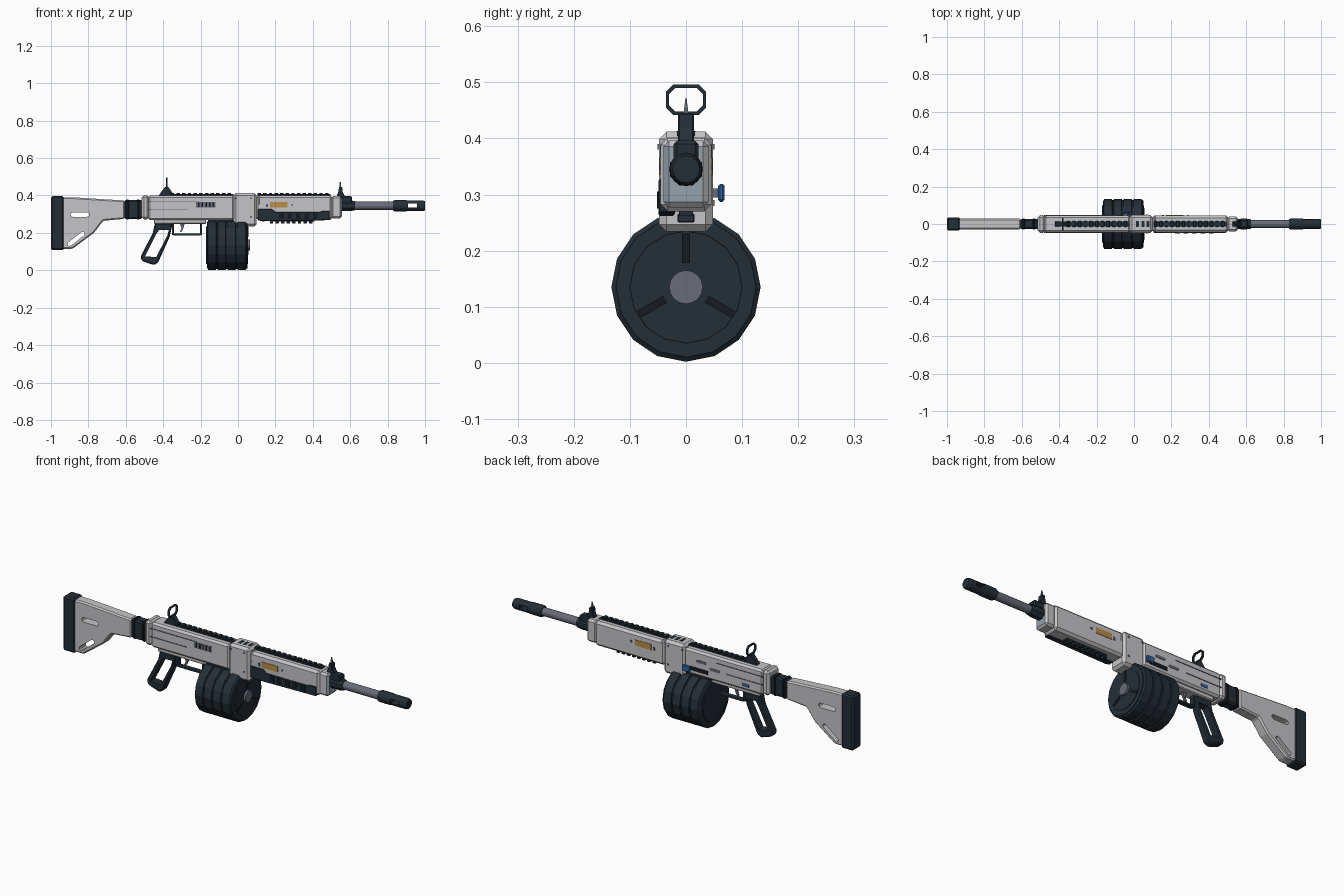
import bpy, bmesh, math
from mathutils import Vector

cube = bpy.data.objects.get("Cube")
if cube:
    bpy.data.objects.remove(cube, do_unlink=True)


def material(name, r, g, b):
    m = bpy.data.materials.new(name)
    m.use_nodes = True
    m.diffuse_color = (r, g, b, 1)
    node = next(n for n in m.node_tree.nodes if n.type == 'BSDF_PRINCIPLED')
    node.inputs["Base Color"].default_value = (r, g, b, 1)
    return m


LIGHT = material("light grey", .56, .56, .58)
DARK = material("dark slate", .018, .028, .038)
BLACK = material("near black", .008, .011, .014)
STEEL = material("steel grey", .14, .15, .19)
COOL = material("blue grey", .30, .36, .42)
AMBER = material("amber", .48, .27, .06)
BLUE = material("blue", .03, .13, .38)


def finish(name, bm, mat, bevel=0):
    bmesh.ops.recalc_face_normals(bm, faces=bm.faces)
    me = bpy.data.meshes.new(name)
    bm.to_mesh(me)
    bm.free()
    me.materials.append(mat)
    ob = bpy.data.objects.new(name, me)
    bpy.context.collection.objects.link(ob)
    if bevel:
        mod = ob.modifiers.new("bevel", 'BEVEL')
        mod.width = bevel
        mod.segments = 1
        mod.limit_method = 'ANGLE'
    return ob


def prism(name, pts, a, b, mat, bevel=0, axis='Y'):
    """Extrude an x-z outline along y, or a y-z outline along x."""
    bm = bmesh.new()
    place = (lambda p, d: (p[0], d, p[1])) if axis == 'Y' else (lambda p, d: (d, *p))
    face = bm.faces.new([bm.verts.new(place(p, a)) for p in pts])
    new = bmesh.ops.extrude_face_region(bm, geom=[face])["geom"]
    step = Vector(place((0, 0), b - a))
    bmesh.ops.translate(bm, vec=step, verts=[v for v in new if isinstance(v, bmesh.types.BMVert)])
    return finish(name, bm, mat, bevel)


def box(name, x0, x1, y0, y1, z0, z1, mat, bevel=0):
    return prism(name, [(x0, z0), (x1, z0), (x1, z1), (x0, z1)], y0, y1, mat, bevel)


def block(name, x0, x1, half, z0, z1, mat, bevel=0):
    return box(name, x0, x1, -half, half, z0, z1, mat, bevel)


def lathe(name, profile, z, sides, mat, turn=0):
    """Revolve (x, radius) points about a lengthwise axis at height z."""
    bm = bmesh.new()
    angles = [math.tau * i / sides + turn for i in range(sides)]
    rings = [[bm.verts.new((x, r * math.cos(t), z + r * math.sin(t))) for t in angles]
             for x, r in profile]
    for p, q in zip(rings, rings[1:]):
        for i in range(sides):
            j = (i + 1) % sides
            bm.faces.new((p[i], p[j], q[j], q[i]))
    bm.faces.new(rings[0])
    bm.faces.new(rings[-1])
    return finish(name, bm, mat)


def slot(cx, cz, length, height, angle=0):
    """Rounded slot outline."""
    r, out = height / 2, []
    for end in (1, -1):
        for k in range(5):
            t = -math.pi / 2 + math.pi * k / 4
            x, z = end * (length / 2 - r + r * math.cos(t)), end * r * math.sin(t)
            out.append((cx + x * math.cos(angle) - z * math.sin(angle),
                        cz + x * math.sin(angle) + z * math.cos(angle)))
    return out


def cut(target, cutter):
    cutter.hide_render = True
    cutter.hide_viewport = True
    mod = target.modifiers.new("cut", 'BOOLEAN')
    mod.operation = 'DIFFERENCE'
    mod.solver = 'EXACT'
    mod.object = cutter


# Stock
stock = prism("stock", [(-.94, .39), (-.88, .39), (-.605, .373), (-.605, .275), (-.72, .265),
                        (-.77, .2), (-.885, .115), (-.94, .115)], -.029, .029, LIGHT, .007)
cut(stock, prism("upper_slot_cutter", slot(-.845, .298, .1, .024), -.1, .1, LIGHT))
cut(stock, prism("lower_slot_cutter", slot(-.865, .168, .11, .022, .66), -.1, .1, LIGHT))
block("butt_pad", -1, -.93, .035, .108, .396, DARK, .008)
block("stock_neck", -.61, -.51, .027, .275, .375, DARK, .008)
for x in (-.59, -.535):
    block("neck_band", x - .012, x + .012, .029, .272, .378, BLACK, .008)

# Receiver
block("receiver", -.48, -.02, .045, .268, .4, LIGHT, .01)
block("receiver_end", -.515, -.475, .047, .272, .402, LIGHT, .012)
block("lower_receiver", -.45, -.17, .03, .248, .275, LIGHT, .004)
block("center_block", -.025, .1, .048, .234, .412, LIGHT, .013)
block("magazine_well", -.16, .05, .035, .245, .275, DARK)
for s in (-1, 1):
    def plate(name, x0, x1, z0, z1, mat, base=.045):
        a, b = sorted((s * (base - .004), s * (base + .0025)))
        return box(name, x0, x1, a, b, z0, z1, mat)
    for z, x in ((.365, -.21), (.322, -.27)):
        plate("panel_line", -.48, x, z, z + .004, STEEL)
    plate("side_badge", .17, .265, .335, .365, AMBER)
    plate("badge_tick", .15, .16, .338, .354, BLUE if s < 0 else STEEL)
    for x, z in ((.07, .385), (.07, .285), (-.01, .385), (.29, .35)):
        plate("pin", x - .005, x + .005, z - .005, z + .005, STEEL, .048 if x < .1 else .045)
    if s < 0:
        plate("ejection_port", -.225, -.12, .335, .365, STEEL)
        for i in range(5):
            plate("port_rib", -.215 + i * .02, -.207 + i * .02, .338, .362, BLACK, .046)
    else:
        plate("bolt_slot", -.16, -.055, .292, .312, BLACK)
        plate("selector", -.4, -.36, .288, .303, BLUE)
        for x, z in ((-.12, .348), (-.2, .325)):
            prism("oval_inset", slot(x, z, .06, .014), .043, .0475, STEEL)

# Charging handle
box("handle_stem", -.055, -.035, .04, .06, .295, .311, STEEL)
box("handle_knob", -.068, -.022, .057, .069, .287, .319, BLUE, .004)

# Handguard
block("handguard", .095, .505, .045, .27, .4, LIGHT, .012)
block("handguard_band", .1, .125, .046, .34, .402, LIGHT, .012)
prism("side_grip", [(.105, .268), (.13, .262), (.49, .268), (.49, .318), (.45, .318), (.44, .312),
                    (.2, .312), (.18, .328), (.105, .328)], -.049, -.02, DARK, .003)
for i in range(5):
    box("grip_rib", .22 + i * .045, .245 + i * .045, -.052, -.045, .275, .305, BLACK)
cap = block("front_cap", .498, .555, .04, .277, .396, LIGHT, .01)
cap.data.materials.append(COOL)
for f in cap.data.polygons:
    f.material_index = int(f.normal.x > .9)


# Toothed rails
def rail(name, x0, x1, z, up, count, half):
    block(name, x0, x1, half * .85, z - .004, z + .004, DARK)
    pitch = (x1 - x0) / count
    for i in range(count):
        a = x0 + i * pitch
        z0, z1 = sorted((z, z + up))
        block(name + "_tooth", a, a + pitch * .6, half, z0, z1, DARK, .002)


rail("rear_rail", -.36, -.025, .403, .011, 11, .016)
rail("front_rail", .105, .495, .403, .011, 13, .016)
rail("under_rail", .17, .41, .266, -.016, 8, .015)
for i in range(3):
    block("top_vent", .012 + i * .028, .027 + i * .028, .017, .408, .4135, DARK)

# Barrel and muzzle
lathe("gas_block", [(.55, .03), (.6, .031), (.625, .027)], .345, 8, DARK, math.pi / 8)
block("sight_block", .55, .61, .022, .36, .396, DARK, .006)
lathe("barrel", [(.6, .0215), (.85, .0215)], .345, 16, STEEL)
muzzle = lathe("muzzle", [(.83, .026), (.838, .03), (.9, .03), (.905, .028), (.99, .028),
                          (1, .024)], .345, 16, DARK)
cut(muzzle, block("muzzle_slot_cutter", .908, .958, .1, .335, .357, DARK))
lathe("bore", [(.99, .015), (1, .015)], .345, 16, BLACK)

# Front sight
prism("front_sight", [(.525, .39), (.575, .39), (.56, .42), (.557, .445), (.54, .445), (.537, .42)],
      -.014, .014, DARK, .002)
prism("front_post", [(-.005, .44), (.005, .44), (.001, .472), (-.001, .472)], .544, .552,
      STEEL, axis='X')

# Rear sight
prism("rear_sight_base", [(-.425, .398), (-.34, .398), (-.355, .42), (-.372, .445), (-.39, .445),
                          (-.41, .42)], -.014, .014, DARK, .002)


def octagon(w, h, c, z):
    return [(-w + c, z - h), (w - c, z - h), (w, z - h + c), (w, z + h - c),
            (w - c, z + h), (-w + c, z + h), (-w, z + h - c), (-w, z - h + c)]


ring = prism("rear_sight_ring", octagon(.036, .027, .013, .469), -.386, -.376, DARK, axis='X')
cut(ring, prism("ring_cutter", octagon(.03, .021, .011, .469), -.5, -.3, DARK, axis='X'))

# Grip
grip = prism("grip", [(-.445, .25), (-.35, .25), (-.365, .18), (-.428, .04), (-.45, .028),
                      (-.515, .05), (-.52, .075), (-.455, .2)], -.021, .021, DARK, .006)
cut(grip, prism("grip_cutter", [(-.422, .215), (-.37, .215), (-.378, .185), (-.438, .07),
                                (-.497, .075), (-.436, .195)], -.1, .1, DARK))

# Trigger and guard
block("guard_bottom", -.345, -.2, .012, .187, .196, DARK)
block("guard_front", -.203, -.193, .012, .19, .252, DARK)
block("guard_rear", -.353, -.343, .012, .19, .252, DARK)
prism("trigger", [(-.31, .25), (-.285, .25), (-.292, .225), (-.302, .205), (-.31, .205),
                  (-.302, .225)], -.006, .006, STEEL)

# Drum magazine: four ribs with grooves between
profile = [(-.166, .12)]
for i in range(4):
    a = -.16 + i * .0525
    profile += [(a, .133), (a + .042, .133), (a + .044, .127), (a + .051, .127)]
profile = profile[:-2] + [(.046, .125), (.05, .125)]
lathe("drum", profile, .135, 16, DARK)
lathe("drum_face", [(.045, .101), (.053, .1)], .135, 16, DARK)
lathe("drum_hub", [(.045, .03), (.064, .03)], .135, 16, STEEL)
lathe("drum_rear_disc", [(-.17, .1), (-.16, .101)], .135, 16, DARK)
for k in range(3):
    t = math.pi / 2 + k * math.tau / 3
    prism("drum_spoke", [(u * math.cos(t) - v * math.sin(t), .135 + u * math.sin(t) + v * math.cos(t))
                         for u, v in ((.043, -.007), (.096, -.007), (.096, .007), (.043, .007))],
          .05, .056, BLACK, axis='X')
